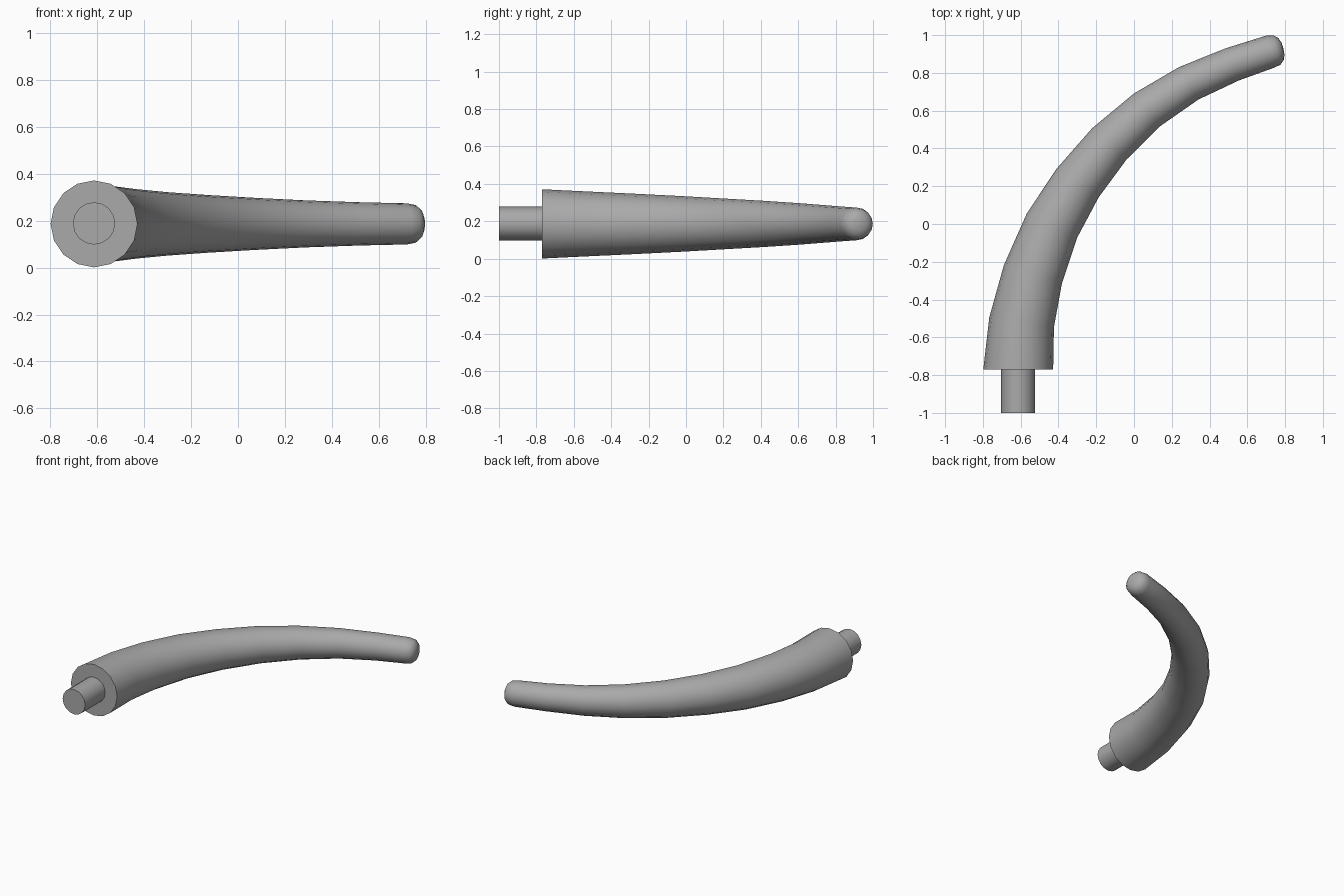
import bpy, bmesh, math
from mathutils import Vector

cube = bpy.data.objects.get("Cube")
if cube:
    bpy.data.objects.remove(cube, do_unlink=True)

SIDES = 16
MID_Z = 0.186

grey = bpy.data.materials.new("plain_grey")
grey.use_nodes = True
colour = (0.4, 0.4, 0.4, 1)
grey.diffuse_color = colour
grey.node_tree.nodes["Principled BSDF"].inputs["Base Color"].default_value = colour


def heading(turn):
    """Direction in the ground plane, turned clockwise from +y."""
    return Vector((math.sin(turn), math.cos(turn), 0))


def loft(name, stations):
    """Skin round rings given as (centre, turn, radius) and cap both ends."""
    bm = bmesh.new()
    rings = []
    for centre, turn, radius in stations:
        across = heading(turn + math.pi / 2)
        ring = []
        for i in range(SIDES):
            a = math.tau * i / SIDES
            offset = across * math.cos(a) + Vector((0, 0, math.sin(a)))
            ring.append(bm.verts.new(centre + offset * radius))
        rings.append(ring)
    for a, b in zip(rings, rings[1:]):
        for i in range(SIDES):
            j = (i + 1) % SIDES
            bm.faces.new((a[i], a[j], b[j], b[i]))
    bm.faces.new(rings[0])
    bm.faces.new(rings[-1])
    bmesh.ops.recalc_face_normals(bm, faces=bm.faces)
    mesh = bpy.data.meshes.new(name)
    bm.to_mesh(mesh)
    bm.free()
    mesh.materials.append(grey)
    obj = bpy.data.objects.new(name, mesh)
    bpy.context.collection.objects.link(obj)
    bpy.ops.object.select_all(action="DESELECT")
    obj.select_set(True)
    bpy.context.view_layer.objects.active = obj
    bpy.ops.object.shade_smooth_by_angle(angle=math.radians(50))
    return obj


# Curved tapering horn: centre x, centre y, radius
path = [(-0.613, -0.77, 0.185), (-0.595, -0.52, 0.173), (-0.535, -0.265, 0.161),
        (-0.435, -0.01, 0.148), (-0.30, 0.215, 0.135), (-0.13, 0.425, 0.123),
        (0.07, 0.605, 0.111), (0.29, 0.745, 0.10), (0.52, 0.845, 0.092),
        (0.72, 0.912, 0.0875)]
end_turn = math.radians(76)
stations = [(Vector((x, y, MID_Z)), end_turn * i / (len(path) - 1), r)
            for i, (x, y, r) in enumerate(path)]

# Rounded tip: distance past the end, radius
end = stations[-1][0]
for step, radius in ((0.038, 0.08), (0.06, 0.06), (0.07, 0.035), (0.073, 0.004)):
    stations.append((end + heading(end_turn) * step, end_turn, radius))
loft("curved_horn", stations)

# Mounting peg, set slightly into the base
loft("mounting_peg", [(Vector((-0.613, y, MID_Z + 0.002)), 0, 0.09) for y in (-1.0, -0.75)])
